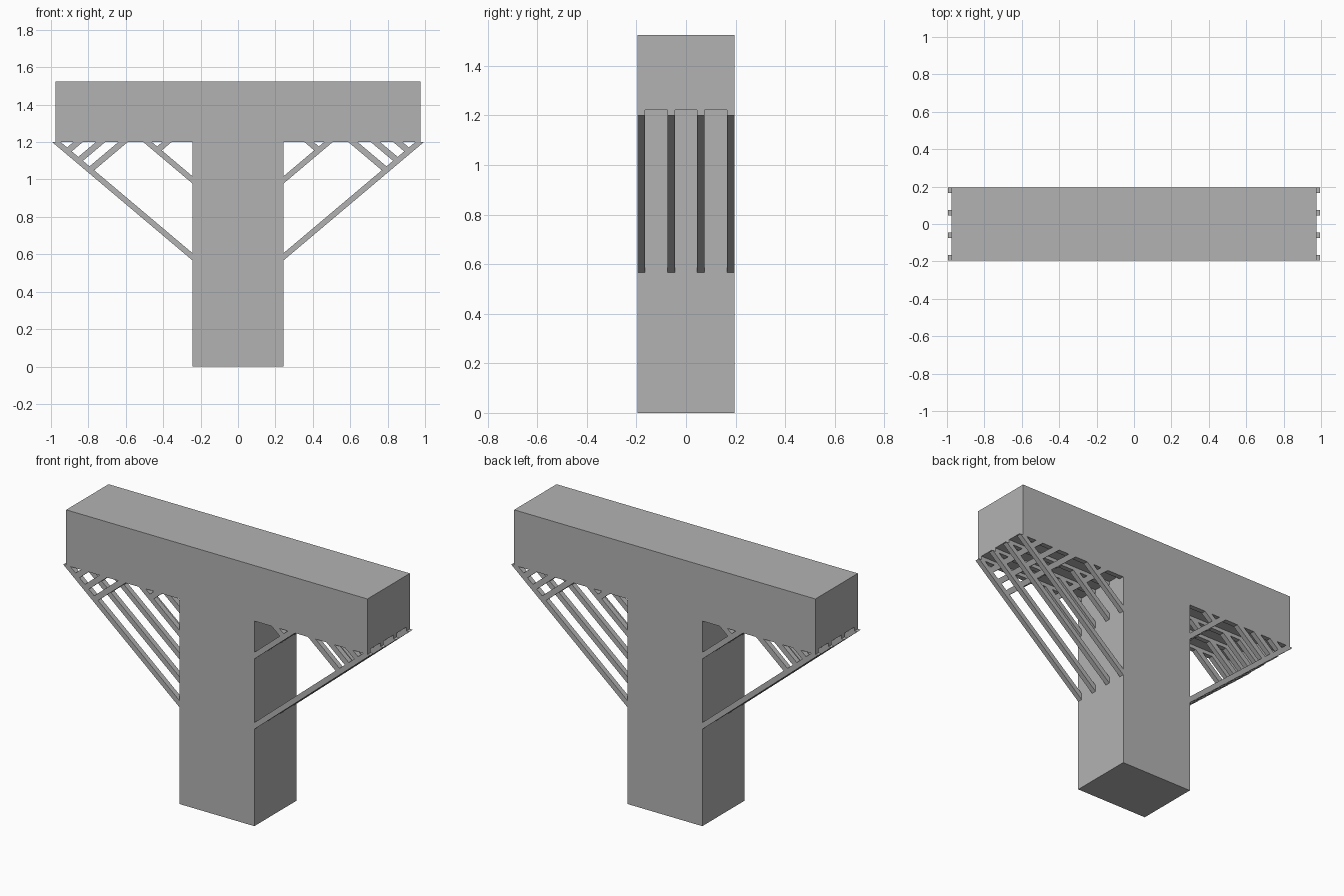
import bpy
import bmesh

cube = bpy.data.objects.get("Cube")
if cube:
    bpy.data.objects.remove(cube, do_unlink=True)

grey = bpy.data.materials.new("plain grey")
grey.use_nodes = True
colour = (0.45, 0.45, 0.45, 1)
grey.diffuse_color = colour
grey.node_tree.nodes["Principled BSDF"].inputs["Base Color"].default_value = colour

DEPTH = 0.196          # half depth of the pier
COLUMN = 0.243         # half width of the column
BEAM = 0.975           # half width of the beam
SOFFIT = 1.2           # underside of the rails
SLAB = 1.222           # underside of the beam between the rails
SLOPE = 0.843          # rise over run of every strut
STRUT = 0.03           # strut depth in y


def prism(name, outline, y0, y1):
    """Extrude an (x, z) outline from y0 to y1."""
    bm = bmesh.new()
    face = bm.faces.new([bm.verts.new((x, y0, z)) for x, z in outline])
    ext = bmesh.ops.extrude_face_region(bm, geom=[face])
    verts = [v for v in ext["geom"] if isinstance(v, bmesh.types.BMVert)]
    bmesh.ops.translate(bm, verts=verts, vec=(0, y1 - y0, 0))
    bmesh.ops.recalc_face_normals(bm, faces=bm.faces)
    mesh = bpy.data.meshes.new(name)
    bm.to_mesh(mesh)
    bm.free()
    mesh.materials.append(grey)
    obj = bpy.data.objects.new(name, mesh)
    bpy.context.collection.objects.link(obj)
    return obj


def diagonal(low, high):
    """Strut rising outward from the column, cut upright there and level on top."""
    def reach(z):
        return COLUMN + (SOFFIT - z) / SLOPE
    return [(COLUMN, low), (reach(low), SOFFIT), (reach(high), SOFFIT), (COLUMN, high)]


def brace(top, wide, strut_mid):
    """Strut falling outward from the soffit to the middle of a diagonal."""
    def foot(x):
        end = (SOFFIT - strut_mid + SLOPE * (x + COLUMN)) / (2 * SLOPE)
        return end, SOFFIT - SLOPE * (end - x)
    return [(top, SOFFIT), foot(top), foot(top + wide), (top + wide, SOFFIT)]


# T-shaped pier: column and beam in one piece
half = [(COLUMN, 0), (COLUMN, SLAB), (BEAM, SLAB), (BEAM, 1.525)]
prism("pier", half + [(-x, z) for x, z in reversed(half)], -DEPTH, DEPTH)

# Four truss frames, each with a rail and struts on both sides
parts = {
    "rail": [(COLUMN, SOFFIT), (BEAM, SOFFIT), (BEAM, SLAB), (COLUMN, SLAB)],
    "long_strut": diagonal(0.567, 0.606),
    "short_strut": diagonal(0.978, 1.017),
    "inner_brace": brace(0.355, 0.05, 0.997),
    "long_brace": brace(0.59, 0.05, 0.587),
    "middle_brace": brace(0.71, 0.05, 0.587),
    "outer_brace": brace(0.83, 0.05, 0.587),
}
spacing = (2 * DEPTH - STRUT) / 3
for i in range(4):
    y = -DEPTH + i * spacing
    for side, sign in (("left", 1), ("right", -1)):
        for part, outline in parts.items():
            prism(f"{side}_{part}_{i + 1}", [(sign * x, z) for x, z in outline], y, y + STRUT)
